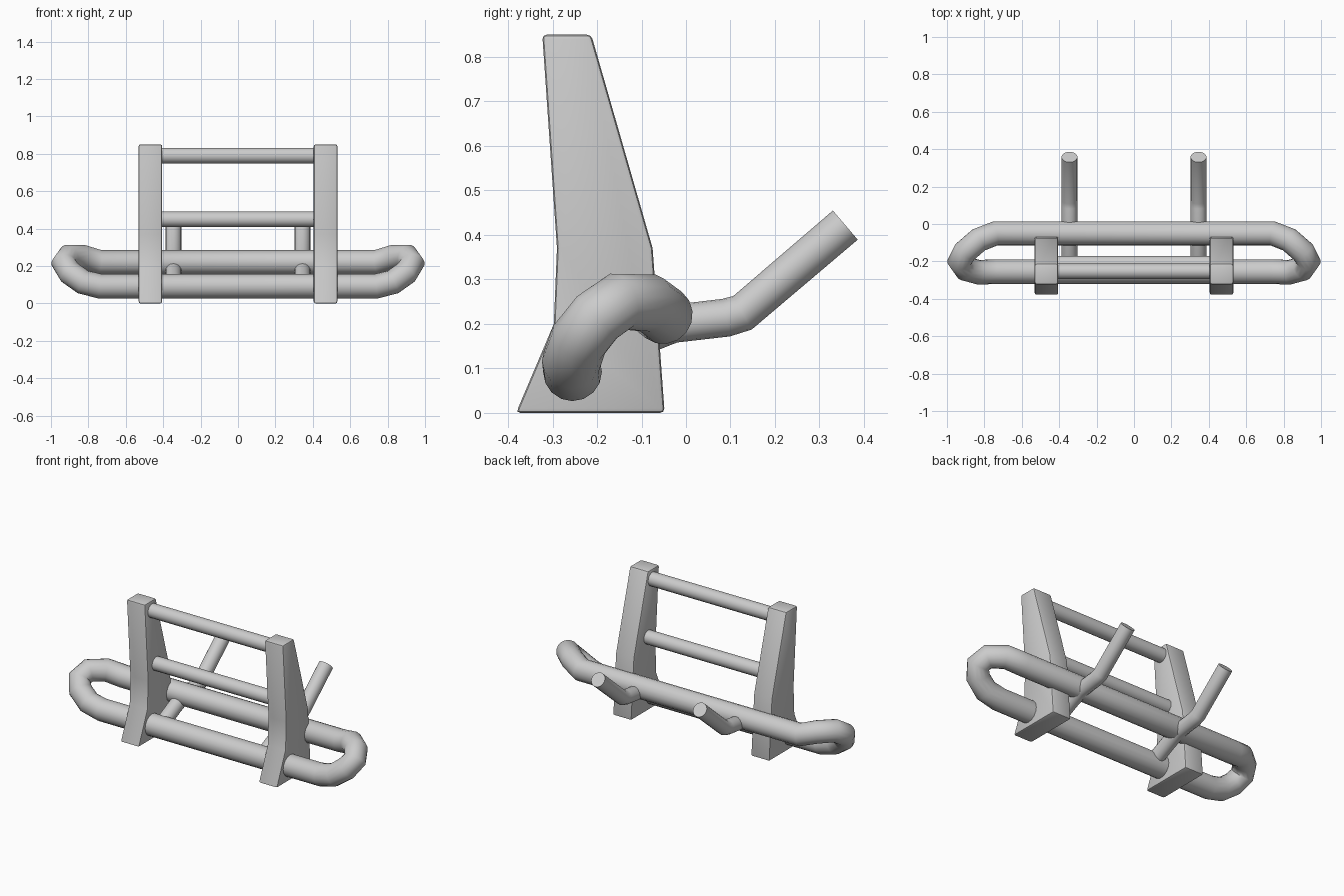
import bpy, bmesh, math

cube = bpy.data.objects.get("Cube")
if cube:
    bpy.data.objects.remove(cube, do_unlink=True)

GREY = (0.6, 0.6, 0.6, 1)
steel = bpy.data.materials.new("grey_steel")
steel.use_nodes = True
steel.diffuse_color = GREY
steel.node_tree.nodes["Principled BSDF"].inputs["Base Color"].default_value = GREY


def activate(obj):
    bpy.ops.object.select_all(action='DESELECT')
    obj.select_set(True)
    bpy.context.view_layer.objects.active = obj


def tube(name, points, radius, closed=False):
    """Round tube swept along straight segments, turned into a mesh."""
    curve = bpy.data.curves.new(name, 'CURVE')
    curve.dimensions = '3D'
    curve.bevel_depth = radius
    curve.bevel_resolution = 6
    curve.use_fill_caps = not closed
    spline = curve.splines.new('POLY')
    spline.points.add(len(points) - 1)
    for p, co in zip(spline.points, points):
        p.co = (*co, 1)
    spline.use_cyclic_u = closed
    obj = bpy.data.objects.new(name, curve)
    bpy.context.collection.objects.link(obj)
    activate(obj)
    bpy.ops.object.convert(target='MESH')
    obj = bpy.context.object
    obj.data.materials.clear()
    obj.data.materials.append(steel)
    bpy.ops.object.shade_smooth_by_angle(angle=math.radians(50))
    return obj


def upright(name, x, width):
    """Side profile extruded across x, with softened edges."""
    profile = [(-0.382, 0), (-0.048, 0), (-0.075, 0.37), (-0.213, 0.85),
               (-0.323, 0.85), (-0.29, 0.37), (-0.297, 0.2)]
    bm = bmesh.new()
    face = bm.faces.new([bm.verts.new((x - width / 2, y, z)) for y, z in profile])
    ext = bmesh.ops.extrude_face_region(bm, geom=[face])
    moved = [v for v in ext["geom"] if isinstance(v, bmesh.types.BMVert)]
    bmesh.ops.translate(bm, verts=moved, vec=(width, 0, 0))
    bmesh.ops.recalc_face_normals(bm, faces=bm.faces)
    mesh = bpy.data.meshes.new(name)
    bm.to_mesh(mesh)
    bm.free()
    mesh.materials.append(steel)
    obj = bpy.data.objects.new(name, mesh)
    bpy.context.collection.objects.link(obj)
    bevel = obj.modifiers.new("soft_edges", 'BEVEL')
    bevel.width = 0.01
    bevel.segments = 2
    bevel.angle_limit = math.radians(40)
    activate(obj)
    bpy.ops.object.modifier_apply(modifier="soft_edges")
    bpy.ops.object.shade_smooth_by_angle(angle=math.radians(30))


# Bumper loop: front bar, curled ends and rear bar in one closed tube
end = [(0.74, -0.255, 0.092), (0.83, -0.258, 0.115), (0.90, -0.24, 0.165),
       (0.932, -0.2, 0.215), (0.905, -0.15, 0.25), (0.83, -0.085, 0.247),
       (0.74, -0.05, 0.22)]
tube("bumper_loop", end + [(-x, y, z) for x, y, z in reversed(end)], 0.066, True)

# Cross rungs between the uprights
for name, y, z in (("upper_rung", -0.253, 0.79), ("lower_rung", -0.212, 0.45)):
    tube(name, [(-0.43, y, z), (0.43, y, z)], 0.042)

# Uprights and the bent mounting arms, one of each per side
arm = [(-0.255, 0.1), (-0.115, 0.167), (-0.03, 0.2), (0.09, 0.214),
       (0.127, 0.225), (0.358, 0.422)]
for side, s in (("left", 1), ("right", -1)):
    upright(side + "_upright", s * 0.468, 0.126)
    tube(side + "_mounting_arm", [(s * 0.345, y, z) for y, z in arm], 0.043)
